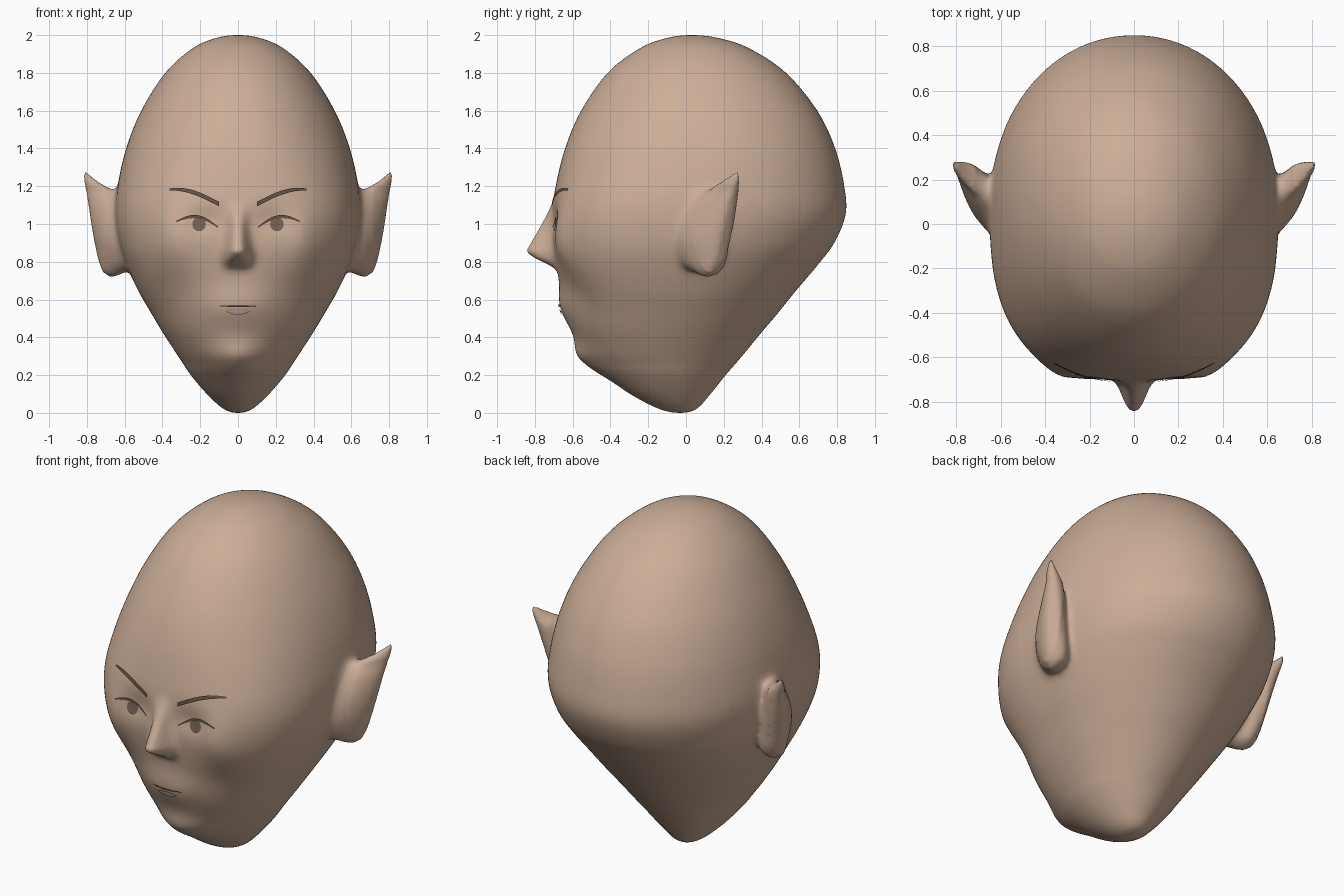
import bpy
import bmesh
from math import sin, cos, pi, exp, sqrt
from mathutils import Vector
from mathutils.bvhtree import BVHTree

default = bpy.data.objects.get("Cube")
if default:
    bpy.data.objects.remove(default, do_unlink=True)


def make_material(name, colour):
    mat = bpy.data.materials.new(name)
    mat.use_nodes = True
    mat.diffuse_color = (*colour, 1)
    mat.node_tree.nodes["Principled BSDF"].inputs["Base Color"].default_value = (*colour, 1)
    return mat


skin = make_material("skin", (0.60, 0.42, 0.31))
dark = make_material("dark brown", (0.13, 0.085, 0.055))
iris_brown = make_material("iris brown", (0.19, 0.12, 0.085))


def finish(bm, name, mat):
    """Turn a bmesh into a smooth shaded object."""
    mesh = bpy.data.meshes.new(name)
    bm.to_mesh(mesh)
    mesh.materials.append(mat)
    for poly in mesh.polygons:
        poly.use_smooth = True
    obj = bpy.data.objects.new(name, mesh)
    bpy.context.collection.objects.link(obj)
    return obj


def spline_rows(rows, before, after, steps):
    """Smooth rows of numbers with a curve that passes through each of them."""
    pts = [before] + rows + [after]
    out = []
    for i in range(1, len(pts) - 2):
        for s in range(steps):
            t = s / steps
            out.append([
                b + t * (c - a) / 2 + t * t * (a - 2.5 * b + 2 * c - d / 2)
                + t ** 3 * (1.5 * (b - c) + (d - a) / 2)
                for a, b, c, d in zip(*pts[i - 1:i + 3])])
    return out + [rows[-1]]


def loft(bm, rings):
    """Skin closed rings; rings shrunk to a point become poles."""
    loops = [[bm.verts.new(p) for p in ring] for ring in rings]
    for low, high in zip(loops, loops[1:]):
        for i in range(len(low)):
            j = (i + 1) % len(low)
            bm.faces.new((low[i], low[j], high[j], high[i]))


def smoothstep(a, b, v):
    t = min(1, max(0, (v - a) / (b - a)))
    return t * t * (3 - 2 * t)


def blob(x, z, cx, cz, sx, sz):
    return exp(-((x - cx) / sx) ** 2 - ((z - cz) / sz) ** 2)


def relief(x, z):
    """How far the face stands forward: nose, sockets, cheeks, mouth and chin."""
    x = abs(x)
    ridge = smoothstep(0.745, 0.86, z) * min(1, max(0, 1 - (z - 0.86) / 0.27)) ** 1.35
    width = 0.064 - 0.018 * smoothstep(0.82, 1.0, z)
    out = 0.145 * ridge * exp(-(x / width) ** 2.6)
    out += 0.014 * blob(x, z, 0.05, 0.81, 0.03, 0.035)
    out -= 0.022 * blob(x, z, 0.17, 1.02, 0.1, 0.07)
    out += 0.032 * blob(x, z, 0.35, 0.9, 0.1, 0.15)
    out -= 0.016 * blob(x, z, 0.32, 0.6, 0.12, 0.14)
    out += 0.038 * blob(x, z, 0, 0.56, 0.2, 0.12)
    out += 0.055 * blob(x, z, 0, 0.28, 0.17, 0.1)
    return out


# Head: height, half width, front and back of each level
levels = [
    [0, 0, -.03, -.03], [.02, .075, -.14, .055], [.1, .165, -.295, .13],
    [.2, .25, -.42, .21], [.26, .29, -.483, .262], [.32, .33, -.535, .313],
    [.42, .395, -.585, .395], [.52, .455, -.618, .48], [.65, .53, -.65, .585],
    [.78, .59, -.685, .695], [.9, .63, -.705, .785], [1.05, .65, -.71, .845],
    [1.2, .638, -.69, .838], [1.4, .592, -.64, .79], [1.6, .512, -.555, .695],
    [1.8, .385, -.415, .53], [1.93, .24, -.245, .335], [1.985, .115, -.1, .17],
    [2, 0, .03, .03]]


def over_pole(pole, row):
    return [row[0], -row[1], 2 * pole[2] - row[2], 2 * pole[3] - row[3]]


def head_ring(z, w, front, back, count=160):
    centre, half = (front + back) / 2, (back - front) / 2
    ring = []
    for i in range(count):
        u = 2 * pi * i / count - pi
        a = u - 0.65 * sin(u)          # columns crowd towards the face
        s, c = sin(a), cos(a)
        n = 2.05
        if c > 0:
            n += 0.65 * exp(-((z - 0.95) / 0.4) ** 2) - 0.15 * smoothstep(0.5, 0.2, z)
        r = (abs(s) ** n + abs(c) ** n) ** (-1 / n)
        x, y = w * r * s, centre - half * r * c
        if c > 0 and w > 0:
            y -= c * relief(x, z) * smoothstep(0, 0.2, z)
        ring.append((x, y, z))
    return ring


# Ears: height, root x and y, rim x and y, half thickness
ear_levels = [
    [.71, .675, .105, .685, .115, 0], [.74, .61, .05, .705, .14, .037],
    [.8, .57, -.03, .725, .17, .054], [.9, .59, -.06, .745, .195, .057],
    [1, .6, -.04, .765, .215, .054], [1.1, .61, .02, .785, .235, .045],
    [1.17, .64, .1, .8, .25, .033], [1.22, .74, .185, .81, .264, .02],
    [1.285, .815, .277, .82, .282, 0]]


def ear_ring(side, z, ix, iy, rx, ry, thick, count=28):
    root, rim = Vector((ix, iy)), Vector((rx, ry))
    along = (rim - root) / 2
    across = Vector((-along.y, along.x)).normalized() * thick
    ring = []
    for i in range(count):
        a = 2 * pi * i / count
        p = root + along * (1 + cos(a)) + across * sin(a)
        fill = thick * 1.4 * max(0, sin(a))    # thick root behind the ear
        ring.append((side * p.x, p.y + fill, z))
    return ring


# Fuse head and ears into one skin, then soften the ear roots
bm = bmesh.new()
loft(bm, [head_ring(*row) for row in spline_rows(
    levels, over_pole(levels[0], levels[1]), over_pole(levels[-1], levels[-2]), 6)])
ear_rows = spline_rows(ear_levels, ear_levels[0], ear_levels[-1], 5)
for side in (1, -1):
    loft(bm, [ear_ring(side, *row) for row in ear_rows])
bmesh.ops.remove_doubles(bm, verts=bm.verts, dist=1e-5)
bmesh.ops.recalc_face_normals(bm, faces=bm.faces)
head = finish(bm, "head", skin)
fuse = head.modifiers.new("fuse", "REMESH")
fuse.mode = "VOXEL"
fuse.voxel_size = 0.013
fused = head.evaluated_get(bpy.context.evaluated_depsgraph_get())
bm = bmesh.new()
bm.from_mesh(fused.to_mesh())
fused.to_mesh_clear()
bpy.data.objects.remove(head, do_unlink=True)
roots = [v for v in bm.verts if 0.5 < abs(v.co.x) < 0.71
         and -0.2 < v.co.y < 0.42 and 0.64 < v.co.z < 1.3]
for _ in range(22):
    bmesh.ops.smooth_vert(bm, verts=roots, factor=0.5,
                          use_axis_x=True, use_axis_y=True, use_axis_z=True)
surface = BVHTree.FromBMesh(bm)
finish(bm, "head_with_ears", skin)


def face_plate(name, mat, x0, x1, low, high, lift, side=1, cols=24):
    """Thin plate between two curves, laid on the face."""
    bm = bmesh.new()
    rows = 3
    grid = []
    for i in range(cols + 1):
        t = i / cols
        x = side * (x0 + (x1 - x0) * t)
        column = []
        for k in range(rows + 1):
            z = low(t) + (high(t) - low(t)) * k / rows
            hit = surface.ray_cast(Vector((x, -2, z)), Vector((0, 1, 0)))[0]
            column.append(bm.verts.new((x, hit.y - lift, z)))
        grid.append(column)
    for a, b in zip(grid, grid[1:]):
        for k in range(rows):
            quad = (a[k], b[k], b[k + 1], a[k + 1])
            bm.faces.new(quad if side > 0 else quad[::-1])
    bmesh.ops.remove_doubles(bm, verts=bm.verts, dist=1e-5)
    finish(bm, name, mat)


# Eyes and brows
def brow_line(t):
    return 1.105 + 0.079 * sin(1.75 * t)


def brow_half(t):
    return 0.012 * (1 - 0.6 * t ** 3)


def upper_lid(t):
    return 0.982 + 0.032 * t + 0.034 * sin(pi * t)


def lower_lid(t):
    return 0.982 + 0.03 * t - 0.034 * sin(pi * t)


def iris_edge(sign):
    def edge(t):
        z = 0.998 + sign * 0.036 * sqrt(max(0, 1 - (2 * t - 1) ** 2))
        return min(z, 1.028)
    return edge


for side, word in ((1, "left_"), (-1, "right_")):
    face_plate(word + "brow", dark, 0.1, 0.362,
               lambda t: brow_line(t) - brow_half(t),
               lambda t: brow_line(t) + brow_half(t), 0.009, side)
    face_plate(word + "eye", skin, 0.11, 0.315, lower_lid, upper_lid, 0.005, side)
    face_plate(word + "iris", iris_brown, 0.17, 0.242,
               iris_edge(-1), iris_edge(1), 0.007, side)
    face_plate(word + "upper_lash", dark, 0.105, 0.325,
               lambda t: upper_lid(t) - 0.003,
               lambda t: upper_lid(t) + 0.004 + 0.011 * sin(pi * t), 0.009, side)

# Mouth
face_plate("upper_lip", skin, -0.07, 0.07, lambda t: 0.568,
           lambda t: 0.568 + 0.012 * sin(pi * t), 0.006)
face_plate("lower_lip", skin, -0.065, 0.065,
           lambda t: 0.537 - 0.018 * sin(pi * t),
           lambda t: 0.537 + 0.014 * sin(pi * t), 0.008)
face_plate("mouth_line", dark, -0.1, 0.1,
           lambda t: 0.565 - 0.005 * sin(pi * t),
           lambda t: 0.567 + 0.004 * sin(pi * t), 0.008)
